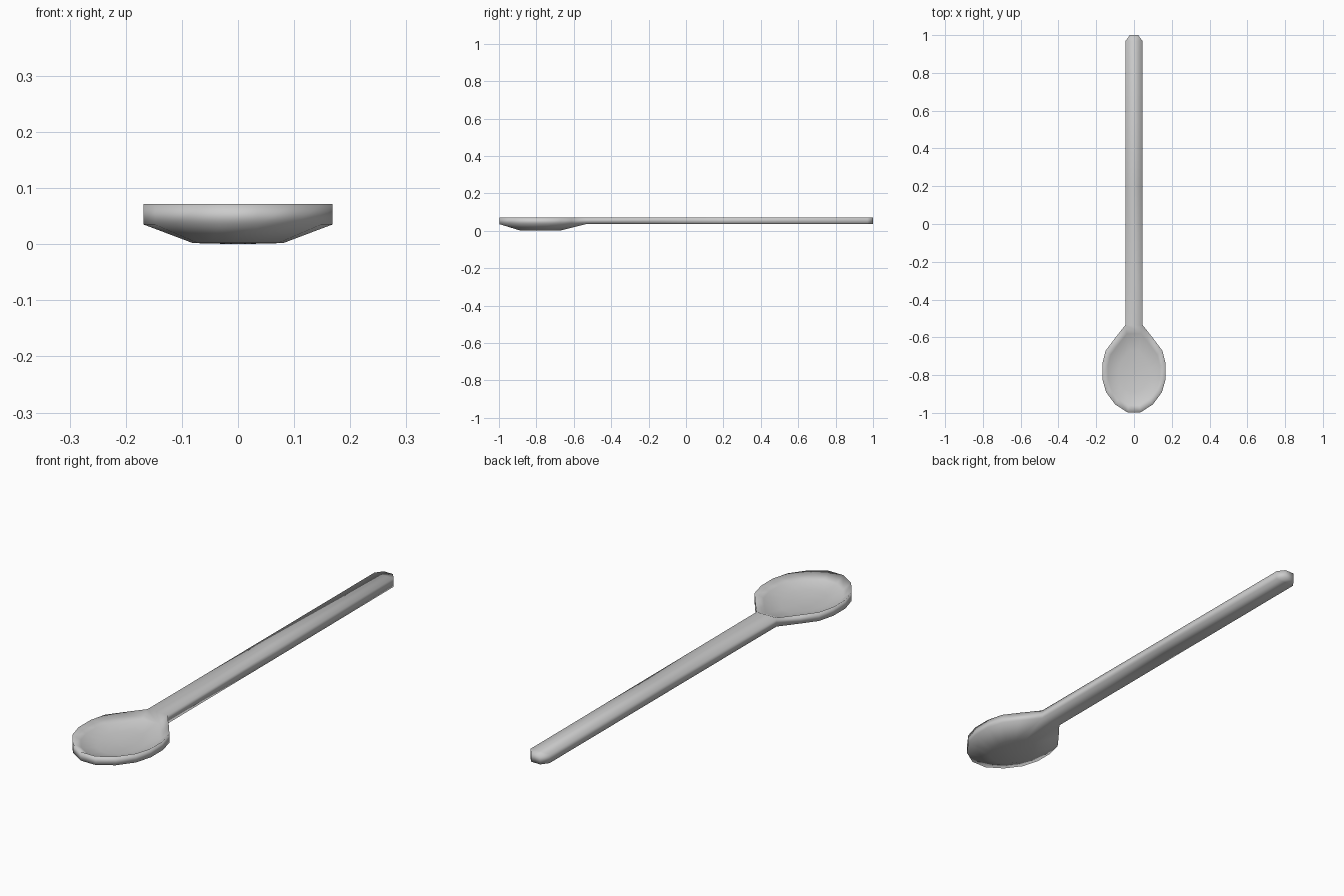
import bpy
import bmesh

cube = bpy.data.objects.get("Cube")
if cube:
    bpy.data.objects.remove(cube, do_unlink=True)

grey = bpy.data.materials.new("plain grey")
grey.use_nodes = True
colour = (0.6, 0.6, 0.6, 1)
grey.diffuse_color = colour
grey.node_tree.nodes["Principled BSDF"].inputs["Base Color"].default_value = colour

RIM, EDGE = 0.072, 0.035      # top and underside heights of the wall
CENTRE = -0.79                # middle of the bowl along y

# Half outline of the bowl, neck to tip: (half width, y)
half = [(0.046, -0.535), (0.105, -0.61), (0.15, -0.67), (0.168, -0.74),
        (0.168, -0.82), (0.148, -0.89), (0.1, -0.955), (0.035, -0.997)]
outline = half + [(-x, y) for x, y in reversed(half)]

bm = bmesh.new()


def ring(scale, z):
    return [bm.verts.new((x * scale, CENTRE + (y - CENTRE) * scale, z))
            for x, y in outline]


def bridge(a, b, skip_last=False):
    n = len(a)
    for i in range(n - 1 if skip_last else n):
        j = (i + 1) % n
        bm.faces.new((a[i], a[j], b[j], b[i]))


def cap(r, z):
    tip = bm.verts.new((0, CENTRE, z))
    for i, v in enumerate(r):
        bm.faces.new((v, r[(i + 1) % len(r)], tip))


# Bowl: outer wall, open at the neck where the handle joins
rim, edge = ring(1, RIM), ring(1, EDGE)
bridge(rim, edge, skip_last=True)

# Bowl: tapered underside
base = ring(0.48, 0.002)
bridge(edge, base)
cap(base, 0)

# Bowl: shallow dished top
dish, floor = ring(0.82, 0.05), ring(0.48, 0.037)
bridge(rim, dish)
bridge(dish, floor)
cap(floor, 0.033)

# Handle: square section carried from the neck to a narrowed end
section = [rim[0], rim[-1], edge[-1], edge[0]]
for width, y in ((0.045, 0.2), (0.044, 0.97), (0.022, 1.0)):
    nxt = [bm.verts.new((sx * width, y, z))
           for sx, z in ((1, RIM), (-1, RIM), (-1, EDGE), (1, EDGE))]
    bridge(section, nxt)
    section = nxt
bm.faces.new(section)

bmesh.ops.recalc_face_normals(bm, faces=bm.faces)
for f in bm.faces:
    f.smooth = True
mesh = bpy.data.meshes.new("spoon")
bm.to_mesh(mesh)
bm.free()
mesh.materials.append(grey)
spoon = bpy.data.objects.new("spoon", mesh)
bpy.context.collection.objects.link(spoon)
